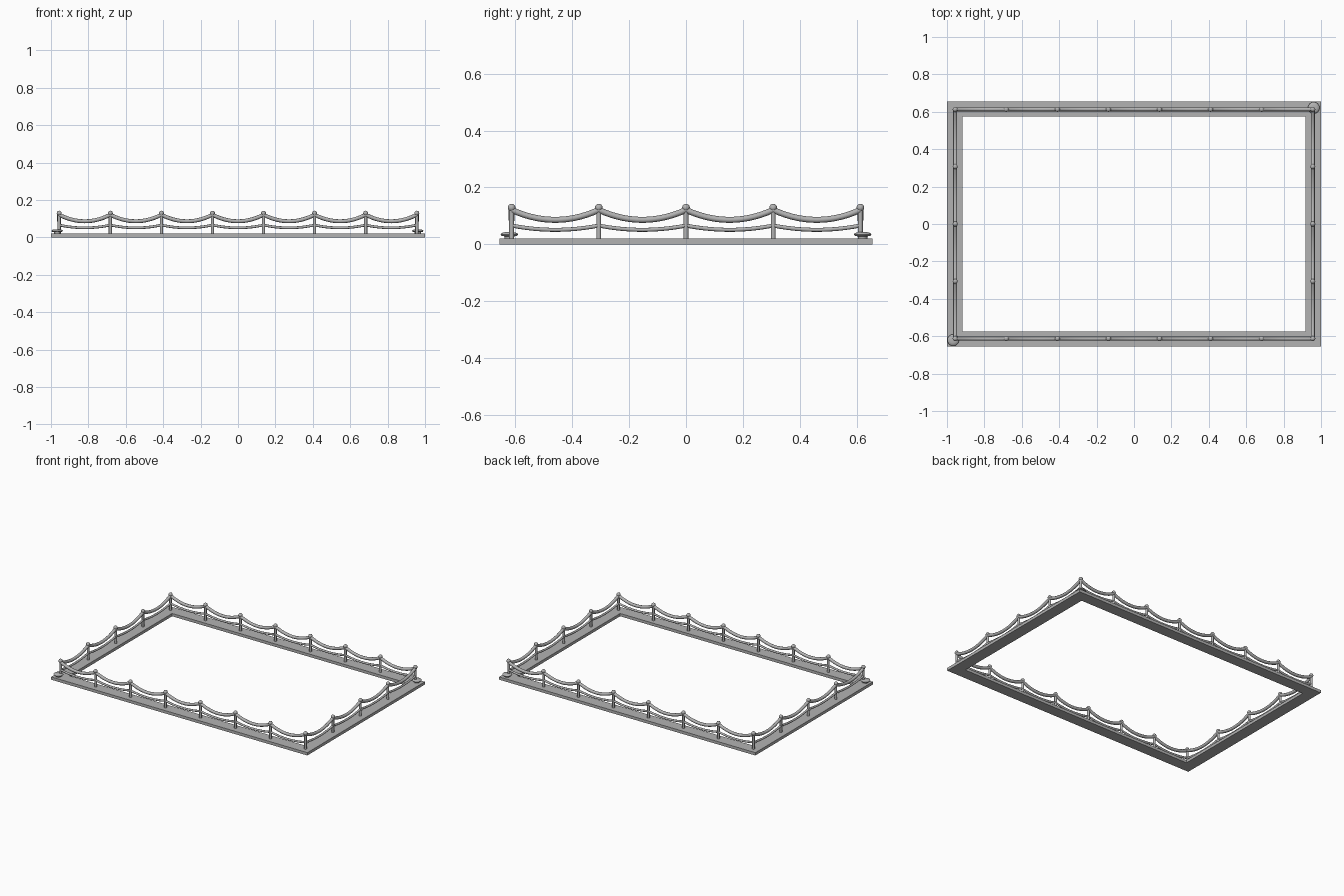
import bpy, bmesh, math
from mathutils import Vector, Matrix

if "Cube" in bpy.data.objects:
    bpy.data.objects.remove(bpy.data.objects["Cube"])

grey = bpy.data.materials.new("stone_grey")
grey.diffuse_color = (0.45, 0.45, 0.45, 1)
grey.use_nodes = True
grey.node_tree.nodes["Principled BSDF"].inputs["Base Color"].default_value = grey.diffuse_color

PX, PY = 0.956, 0.613      # corner post positions
NX, NY = 7, 4              # rope spans along each side
BASE = 0.02


def add_object(name, bm, smooth=True):
    bmesh.ops.recalc_face_normals(bm, faces=bm.faces)
    me = bpy.data.meshes.new(name)
    bm.to_mesh(me)
    bm.free()
    me.materials.append(grey)
    ob = bpy.data.objects.new(name, me)
    bpy.context.collection.objects.link(ob)
    if smooth:
        bpy.context.view_layer.objects.active = ob
        ob.select_set(True)
        bpy.ops.object.shade_smooth_by_angle(angle=math.radians(40))
        ob.select_set(False)
    return ob


def lathe(name, profile, places, steps=16):
    """Revolve an (r, z) profile around z at each (x, y) place."""
    bm = bmesh.new()
    for x, y in places:
        verts = [bm.verts.new((x + r, y, z)) for r, z in profile]
        edges = [bm.edges.new(p) for p in zip(verts, verts[1:])]
        bmesh.ops.spin(bm, geom=verts + edges, cent=(x, y, 0), axis=(0, 0, 1),
                       angle=math.tau, steps=steps, use_merge=True)
    bmesh.ops.remove_doubles(bm, verts=bm.verts, dist=1e-5)
    return add_object(name, bm)


def sagging_rope(name, spans, z_end, z_mid, radius, segs=14, sides=12):
    """Round tubes hanging in a parabola between pairs of posts."""
    bm = bmesh.new()
    for a, b in spans:
        a, b = Vector((*a, 0)), Vector((*b, 0))
        along = (b - a).normalized()
        across = Vector((0, 0, 1)).cross(along)
        rings = []
        for i in range(segs + 1):
            t = i / segs
            drop = z_end - z_mid
            slope = -4 * drop * (1 - 2 * t) / (b - a).length
            up = (Vector((0, 0, 1)) - along * slope).normalized()
            c = a.lerp(b, t) + Vector((0, 0, z_end - 4 * drop * t * (1 - t)))
            rings.append([bm.verts.new(c + radius * (across * math.cos(w) + up * math.sin(w)))
                          for w in (math.tau * k / sides for k in range(sides))])
        for r, s in zip(rings, rings[1:]):
            for k in range(sides):
                n = (k + 1) % sides
                bm.faces.new((r[k], r[n], s[n], s[k]))
        bm.faces.new(rings[0])
        bm.faces.new(rings[-1])
    return add_object(name, bm)


# Rectangular base frame
bm = bmesh.new()
corners = [(-1, -1), (1, -1), (1, 1), (-1, 1)]
loops = [[bm.verts.new((sx * w, sy * d, z)) for sx, sy in corners]
         for w, d, z in ((1, 0.655, 0), (1, 0.655, BASE), (0.917, 0.575, BASE), (0.917, 0.575, 0))]
for i in range(4):
    p, q = loops[i], loops[(i + 1) % 4]
    for k in range(4):
        n = (k + 1) % 4
        bm.faces.new((p[k], p[n], q[n], q[k]))
add_object("base_frame", bm, smooth=False)

# Post positions and the spans between them
xs = [-PX + 2 * PX * i / NX for i in range(NX + 1)]
ys = [-PY + 2 * PY * i / NY for i in range(NY + 1)]
posts = [(x, s * PY) for x in xs for s in (-1, 1)] + [(s * PX, y) for y in ys[1:-1] for s in (-1, 1)]
spans = [((a, s * PY), (b, s * PY)) for a, b in zip(xs, xs[1:]) for s in (-1, 1)]
spans += [((s * PX, a), (s * PX, b)) for a, b in zip(ys, ys[1:]) for s in (-1, 1)]

# Posts with rounded knobs
lathe("posts", [(0, BASE - 0.005), (0.0085, BASE - 0.005), (0.0085, 0.122), (0, 0.122)], posts)
knob = [(0.0135 * math.sin(math.pi * i / 8), 0.129 - 0.0135 * math.cos(math.pi * i / 8)) for i in range(9)]
lathe("post_knobs", knob, posts)

# Upper and lower ropes
sagging_rope("upper_ropes", spans, 0.121, 0.086, 0.0105)
sagging_rope("lower_ropes", spans, 0.066, 0.051, 0.007)

# Round coils beside two opposite corner posts
lathe("corner_coils",
      [(0, 0.018), (0.016, 0.018), (0.017, 0.028), (0.027, 0.030), (0.031, 0.035),
       (0.027, 0.040), (0.015, 0.043), (0, 0.043)],
      [(-0.967, -0.621), (0.961, 0.621)], steps=24)
